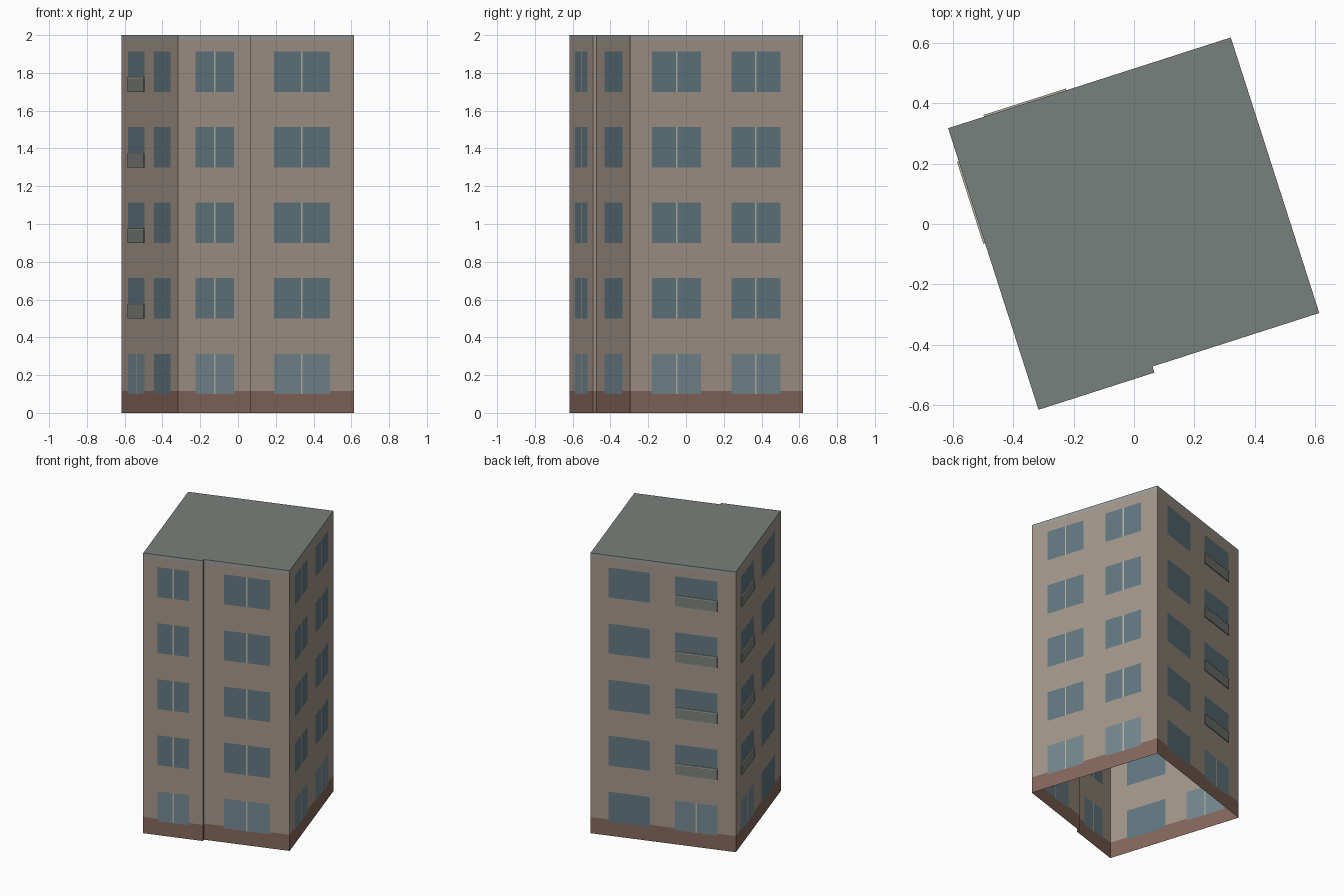
import bpy, bmesh, math
from mathutils import Vector, Matrix

if "Cube" in bpy.data.objects:
    bpy.data.objects.remove(bpy.data.objects["Cube"])

ROT = Matrix.Rotation(math.radians(17.8), 4, 'Z')
HEIGHT, PLINTH, COPING = 2.0, 0.115, 1.972
FLOORS = [(0.1 + 0.4 * i, 0.313 + 0.4 * i) for i in range(5)]


def mat(name, r, g, b):
    m = bpy.data.materials.new(name)
    m.diffuse_color = (r, g, b, 1)
    m.use_nodes = True
    m.node_tree.nodes["Principled BSDF"].inputs["Base Color"].default_value = m.diffuse_color
    return m


WALL = mat("wall_render", 0.37, 0.31, 0.255)
BASE = mat("plinth_brick", 0.235, 0.135, 0.105)
GLASS = mat("window_glass", 0.125, 0.19, 0.22)
GLASS_LOW = mat("ground_glass", 0.175, 0.25, 0.28)
FRAME = mat("frame_pale", 0.48, 0.45, 0.39)
ROOF = mat("roof_grey", 0.19, 0.215, 0.2)
TRIM = mat("trim_grey", 0.33, 0.34, 0.32)
PANEL = mat("balcony_grey", 0.2, 0.22, 0.2)
MATS = [WALL, BASE, GLASS, GLASS_LOW, FRAME, TRIM]

# Footprint, counter-clockwise, with the small step in the front wall
FOOT = [Vector(p) for p in [(-0.49, -0.49, 0), (-0.086, -0.49, 0), (-0.086, -0.469, 0),
                            (0.495, -0.469, 0), (0.495, 0.491, 0), (-0.49, 0.491, 0)]]
# Window columns per wall: start, end, kind
COLUMNS = [
    [(0.096, 0.311, "split")],
    [],
    [(0.135, 0.447, "split")],
    [(0.121, 0.394, "split"), (0.562, 0.835, "split")],
    [(0.121, 0.402, "plain"), (0.573, 0.860, "balcony")],
    [(0.115, 0.400, "balcony"), (0.560, 0.852, "plain")],
]


def finish(name, bm, mats):
    me = bpy.data.meshes.new(name)
    bm.transform(ROT)
    bm.to_mesh(me)
    bm.free()
    for m in mats:
        me.materials.append(m)
    ob = bpy.data.objects.new(name, me)
    bpy.context.collection.objects.link(ob)
    return ob


def cell_material(s, z, cols):
    if z > COPING:
        return 5
    for a, b, kind in cols:
        for i, (z0, z1) in enumerate(FLOORS):
            if a < s < b and z0 < z < z1:
                two_panes = kind == "split" or (kind == "balcony" and i == 0)
                if two_panes and abs(s - (a + b) / 2) < 0.005:
                    return 4
                return 3 if i == 0 and two_panes else 2
    return 1 if z < PLINTH else 0


# Walls: a flat shell of cells, open underneath, with flush windows
bm = bmesh.new()
zs = sorted({0, PLINTH, COPING, HEIGHT} | {z for f in FLOORS for z in f})
for i, cols in enumerate(COLUMNS):
    p, q = FOOT[i], FOOT[(i + 1) % len(FOOT)]
    length, d = (q - p).length, (q - p).normalized()
    cuts = {0, length}
    for a, b, kind in cols:
        cuts |= {a, b}
        if kind != "plain":
            cuts |= {(a + b) / 2 - 0.004, (a + b) / 2 + 0.004}
    cuts = sorted(cuts)
    for s0, s1 in zip(cuts, cuts[1:]):
        for z0, z1 in zip(zs, zs[1:]):
            f = bm.faces.new([bm.verts.new(p + d * s + Vector((0, 0, z)))
                              for s, z in ((s0, z0), (s1, z0), (s1, z1), (s0, z1))])
            f.material_index = cell_material((s0 + s1) / 2, (z0 + z1) / 2, cols)
bmesh.ops.remove_doubles(bm, verts=bm.verts, dist=0.0001)
finish("walls", bm, MATS)

# Flat roof
bm = bmesh.new()
bm.faces.new([bm.verts.new(p + Vector((0, 0, HEIGHT))) for p in FOOT])
finish("roof", bm, [ROOF])


def wall_box(name, wall, a, b, z0, z1, depth, material):
    p, q = FOOT[wall], FOOT[(wall + 1) % len(FOOT)]
    d = (q - p).normalized()
    n = d.cross(Vector((0, 0, 1)))
    bm = bmesh.new()
    bmesh.ops.create_cube(bm, size=1)
    for v in bm.verts:
        s, z = a + (v.co.x + 0.5) * (b - a), z0 + (v.co.z + 0.5) * (z1 - z0)
        v.co = p + d * s + n * (v.co.y + 0.5) * depth + Vector((0, 0, z))
    bmesh.ops.recalc_face_normals(bm, faces=bm.faces)
    finish(name, bm, [material])


# Shallow balcony fronts with pale handrails on the upper floors
for i, cols in enumerate(COLUMNS):
    for a, b, kind in cols:
        if kind == "balcony":
            for z0, _ in FLOORS[1:]:
                wall_box("balcony_panel", i, a, b, z0, z0 + 0.07, 0.005, PANEL)
                wall_box("balcony_rail", i, a, b, z0 + 0.07, z0 + 0.077, 0.006, FRAME)
